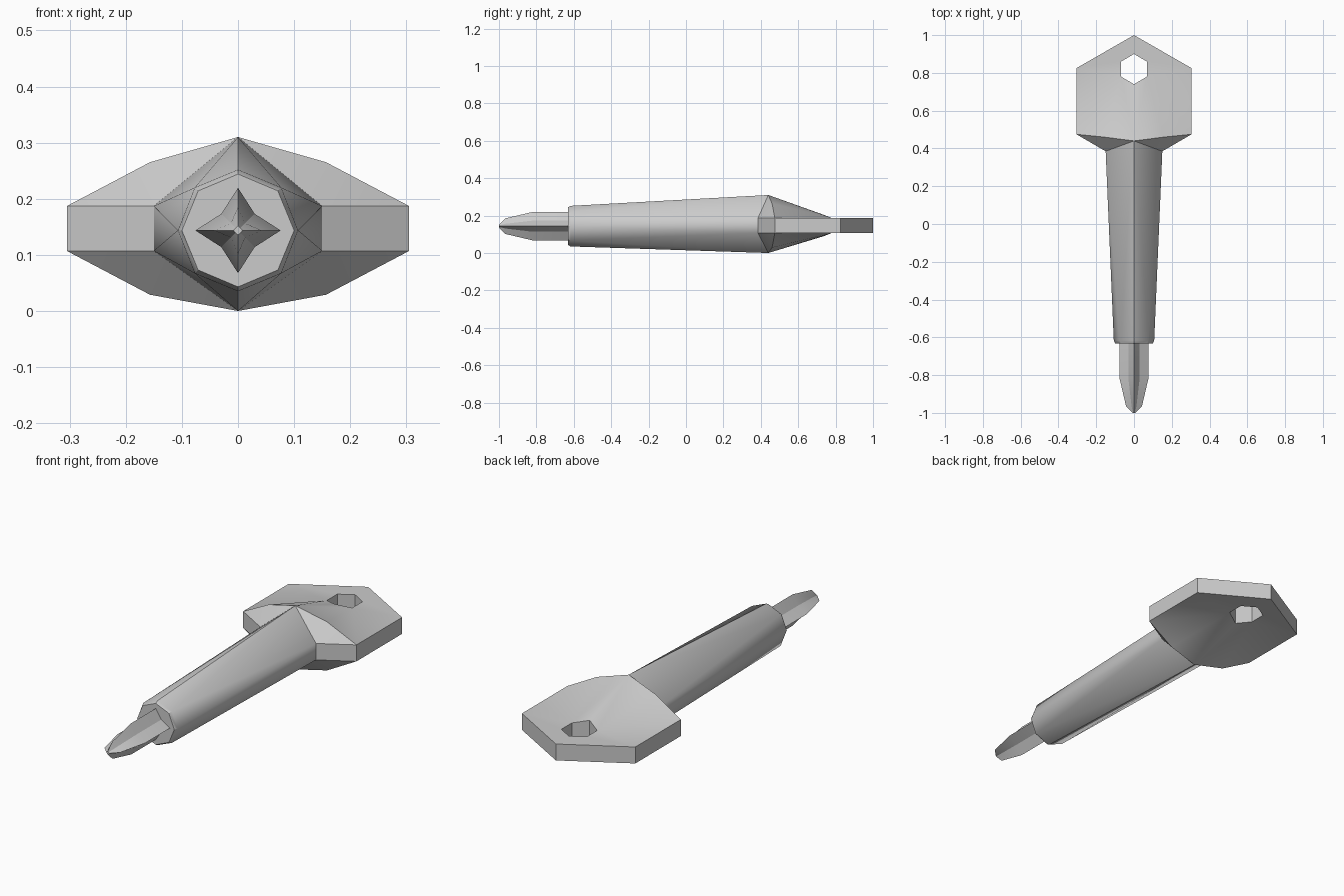
import bpy, bmesh, math

if "Cube" in bpy.data.objects:
    bpy.data.objects.remove(bpy.data.objects["Cube"])


def finish(bm, name, angle):
    bmesh.ops.remove_doubles(bm, verts=bm.verts, dist=0.0005)
    bmesh.ops.recalc_face_normals(bm, faces=bm.faces)
    me = bpy.data.meshes.new(name)
    bm.to_mesh(me)
    bm.free()
    ob = bpy.data.objects.new(name, me)
    bpy.context.collection.objects.link(ob)
    bpy.ops.object.select_all(action='DESELECT')
    ob.select_set(True)
    bpy.context.view_layer.objects.active = ob
    bpy.ops.object.shade_smooth_by_angle(angle=math.radians(angle))
    return ob


# Handle: one quarter of the tapered shaft and hexagonal head, reflected in x and z
MID = 0.147      # mid plane of head
TOP = 0.187      # top of flat plate
NOSE = 0.1435    # axis of shaft nose and bit
P = {
    # nose chamfer ring and shaft front ring
    'c': (0, -0.632, NOSE), 't': (0, -0.632, 0.244), 's': (0.071, -0.632, 0.214), 'r': (0.1, -0.632, NOSE),
    'T': (0, -0.617, 0.252), 'S': (0.077, -0.617, 0.22), 'R': (0.107, -0.617, NOSE),
    # crest of the bulge and plate outline
    'A': (0, 0.44, 0.31), 'B': (0.157, 0.46, 0.265), 'C': (0.305, 0.475, TOP),
    'F': (0.15, 0.385, TOP), 'D': (0.305, 0.825, TOP), 'N': (0, 1.0, TOP),
    # keyring hole
    'H': (0, 0.74, 0.203), 'I': (0.068, 0.78, TOP), 'J': (0.068, 0.86, TOP), 'K': (0, 0.9, TOP),
}
PATCH = ['cts', 'csr', 'tTSs', 'sSRr', 'TSA', 'SRF', 'SFA', 'AFB', 'BFC',
         'ABIH', 'BCI', 'CDI', 'DJI', 'DKJ', 'DNK']
WALLS = ['FC', 'CD', 'DN', 'HI', 'IJ', 'JK']


def place(p, sx, top):
    x, y, z = p
    if not top:
        z = max(0.0, 2 * (NOSE if y < 0 else MID) - z)
    return (sx * x, y, z)


bm = bmesh.new()
for sx in (1, -1):
    for top in (True, False):
        def face(pts):
            bm.faces.new([bm.verts.new(place(p, sx, top)) for p in pts])
        for f in PATCH:
            face([P[k] for k in f])
        mid = {k: (P[k][0], P[k][1], MID) for k in 'FCDNHIJK'}
        for a, b in WALLS:
            face([P[a], P[b], mid[b], mid[a]])
        face([P['R'], P['F'], mid['F']])
finish(bm, 'handle', 35)

# Cross-shaped driver bit: star sections (y, flute tip radius, valley radius)
bm = bmesh.new()
rings = []
for y, ro, ri in [(-0.61, 0.076, 0.042), (-0.82, 0.076, 0.042),
                  (-0.965, 0.042, 0.018), (-1.0, 0.008, 0.006)]:
    ring = []
    for i in range(8):
        a = i * math.pi / 4
        r = ri if i % 2 else ro
        ring.append(bm.verts.new((r * math.cos(a), y, NOSE + r * math.sin(a))))
    rings.append(ring)
for a, b in zip(rings, rings[1:]):
    for i in range(8):
        j = (i + 1) % 8
        bm.faces.new((a[i], a[j], b[j], b[i]))
bm.faces.new(rings[0])
bm.faces.new(rings[-1])
finish(bm, 'driver_bit', 20)
